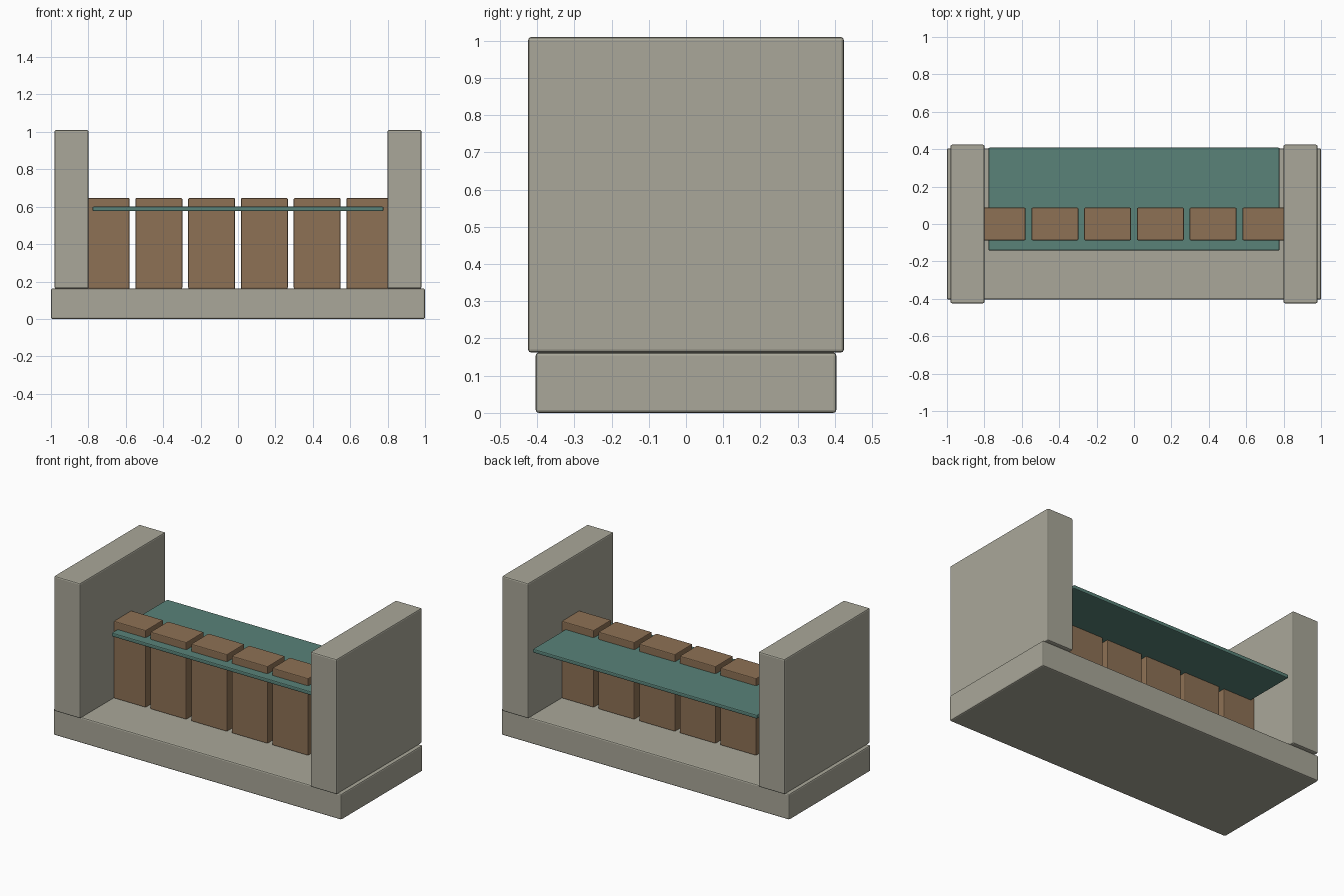
import bpy, bmesh
from mathutils import Vector

if "Cube" in bpy.data.objects:
    bpy.data.objects.remove(bpy.data.objects["Cube"])


def material(name, rgb):
    m = bpy.data.materials.new(name)
    m.diffuse_color = (*rgb, 1)
    m.use_nodes = True
    m.node_tree.nodes["Principled BSDF"].inputs["Base Color"].default_value = m.diffuse_color
    return m


stone = material("stone", (0.40, 0.39, 0.32))
wood = material("wood", (0.27, 0.165, 0.09))
teal = material("water", (0.10, 0.225, 0.19))


def box(name, lo, hi, mat, bevel):
    lo, hi = Vector(lo), Vector(hi)
    bm = bmesh.new()
    bmesh.ops.create_cube(bm, size=1)
    bmesh.ops.scale(bm, vec=hi - lo, verts=bm.verts)
    bmesh.ops.translate(bm, vec=(lo + hi) / 2, verts=bm.verts)
    me = bpy.data.meshes.new(name)
    bm.to_mesh(me)
    bm.free()
    me.materials.append(mat)
    ob = bpy.data.objects.new(name, me)
    bpy.context.collection.objects.link(ob)
    mod = ob.modifiers.new("soft_edges", "BEVEL")
    mod.width = bevel
    mod.segments = 2
    return ob


# Foundation slab
box("base_slab", (-1, -0.404, 0), (1, 0.404, 0.162), stone, 0.008)

# Side walls
for side, x in (("left", -0.89), ("right", 0.89)):
    box(side + "_wall", (x - 0.091, -0.424, 0.162), (x + 0.091, 0.424, 1.01), stone, 0.008)

# Row of gate boards, the end ones running into the walls
for i in range(6):
    x = (i - 2.5) * 0.282
    box(f"gate_board_{i + 1}", (x - 0.125, -0.087, 0.162), (x + 0.125, 0.087, 0.646), wood, 0.005)

# Water sheet behind and through the boards
box("water_sheet", (-0.778, -0.142, 0.576), (0.778, 0.408, 0.6), teal, 0.006)
